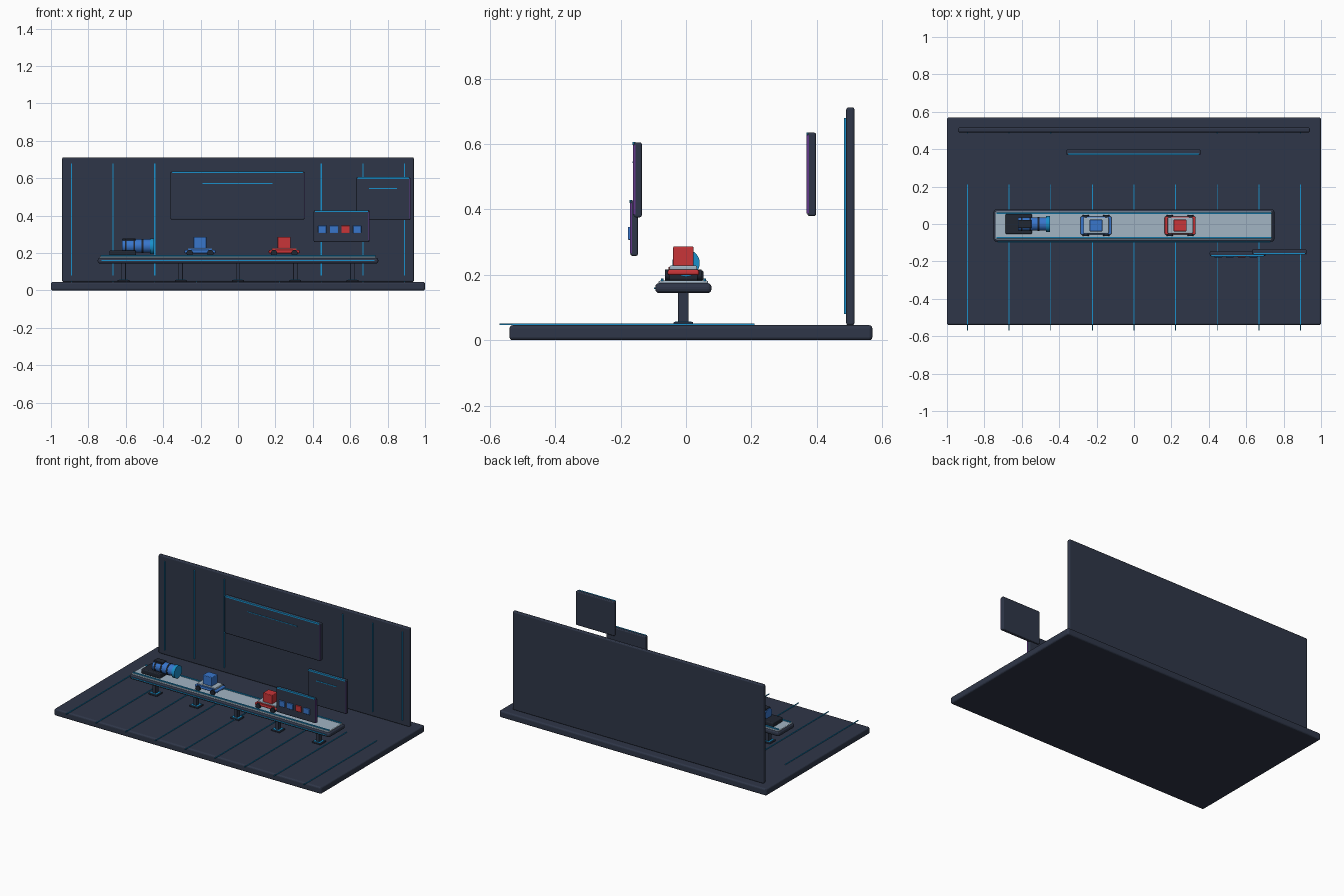
import bpy
import bmesh
import math
from mathutils import Matrix, Vector

cube = bpy.data.objects.get("Cube")
if cube:
    bpy.data.objects.remove(cube, do_unlink=True)


def material(name, r, g, b):
    m = bpy.data.materials.new(name)
    m.use_nodes = True
    m.diffuse_color = (r, g, b, 1)
    m.node_tree.nodes["Principled BSDF"].inputs["Base Color"].default_value = (r, g, b, 1)
    return m


NAVY = material("navy panel", 0.028, 0.037, 0.065)
DARK = material("dark metal", 0.015, 0.02, 0.032)
CYAN = material("cyan light", 0.01, 0.28, 0.6)
BLUE = material("blue paint", 0.04, 0.18, 0.6)
RED = material("red paint", 0.58, 0.035, 0.04)
PALE = material("pale belt", 0.36, 0.46, 0.55)
PURPLE = material("purple light", 0.12, 0.04, 0.25)


def finish(name, bm, mat, bevel=0.0):
    mesh = bpy.data.meshes.new(name)
    bm.to_mesh(mesh)
    bm.free()
    mesh.materials.append(mat)
    ob = bpy.data.objects.new(name, mesh)
    bpy.context.collection.objects.link(ob)
    if bevel:
        mod = ob.modifiers.new("rounded edges", "BEVEL")
        mod.width = bevel
        mod.segments = 3
        mod.limit_method = "ANGLE"
    return ob


def box(name, x, y, z, mat, bevel=0.0):
    """Box from (low, high) pairs on each axis."""
    bm = bmesh.new()
    bmesh.ops.create_cube(bm, size=1)
    lo, hi = Vector((x[0], y[0], z[0])), Vector((x[1], y[1], z[1]))
    for v in bm.verts:
        v.co = (lo + hi) / 2 + v.co * (hi - lo)
    return finish(name, bm, mat, bevel)


def span(c, half):
    return (c - half, c + half)


def cylinder(name, centre, radius, length, axis, mat):
    bm = bmesh.new()
    turn = Matrix.Rotation(math.pi / 2, 4, "Y" if axis == "X" else "X")
    bmesh.ops.create_cone(bm, cap_ends=True, segments=28, radius1=radius, radius2=radius,
                          depth=length, matrix=Matrix.Translation(centre) @ turn)
    for f in bm.faces:
        f.smooth = len(f.verts) == 4
    return finish(name, bm, mat)


# Floor and back wall
FLOOR = 0.046
box("floor", (-1, 1), (-0.54, 0.57), (0, FLOOR), NAVY, 0.01)
box("back_wall", (-0.94, 0.94), (0.49, 0.515), (FLOOR, 0.712), NAVY, 0.007)

# Light strips on the floor and the wall
for i in range(-4, 5):
    x = i * 0.2225
    box("floor_strip", span(x, 0.0025), (-0.57, 0.21), (FLOOR, 0.051), CYAN)
    if abs(i) > 1:
        box("wall_strip", span(x, 0.003), (0.483, 0.491), (0.08, 0.68), CYAN)


# Floating panels, each with an edge light and a side light
def panel(name, x, y, z):
    box(name, x, y, z, NAVY, 0.006)
    f = y[0]
    box(name + "_top_light", (x[0] + 0.008, x[1] - 0.008), (f - 0.003, f + 0.005),
        (z[1] - 0.008, z[1] + 0.001), CYAN)
    box(name + "_side_light", (x[1] - 0.004, x[1]), (f - 0.002, f + 0.005),
        (z[0] + 0.008, z[1] - 0.008), PURPLE)


panel("main_screen", (-0.362, 0.356), (0.371, 0.398), (0.38, 0.635))
box("main_screen_line", (-0.19, 0.185), (0.368, 0.372), (0.57, 0.574), CYAN)
panel("side_screen", (0.632, 0.922), (-0.16, -0.135), (0.376, 0.605))
box("side_screen_line", (0.7, 0.85), (-0.163, -0.159), (0.542, 0.547), CYAN)
panel("control_panel", (0.405, 0.702), (-0.17, -0.147), (0.258, 0.428))
for i, mat in enumerate((BLUE, BLUE, RED, BLUE)):
    box("control_button", span(0.451 + i * 0.062, 0.022), (-0.178, -0.169),
        (0.307, 0.347), mat, 0.003)

# Conveyor
YC = -0.008
box("conveyor_frame", (-0.75, 0.75), span(YC, 0.086), (0.144, 0.175), NAVY, 0.012)
box("conveyor_belt", (-0.74, 0.737), span(YC, 0.076), (0.17, 0.182), PALE, 0.004)
for side in (-1, 1):
    box("belt_rail", (-0.735, 0.735), span(YC + side * 0.065, 0.004), (0.178, 0.189), CYAN, 0.002)
box("frame_strip", (-0.73, 0.73), (-0.098, -0.092), (0.157, 0.162), CYAN)

# Legs with feet
for i in range(-2, 3):
    x = i * 0.306
    box("leg", span(x, 0.012), span(YC, 0.016), (FLOOR, 0.15), NAVY, 0.004)
    box("foot", span(x, 0.032), span(YC, 0.03), (FLOOR, 0.056), NAVY, 0.003)
    box("foot_light", span(x, 0.025), span(YC, 0.025), (0.055, 0.058), CYAN)


# Carts carrying a box
def cart(x, mat):
    box("cart_body", span(x, 0.083), span(YC, 0.048), (0.199, 0.216), mat, 0.006)
    box("cart_deck", span(x, 0.068), span(YC, 0.042), (0.212, 0.228), PALE, 0.004)
    box("cart_trim", span(x, 0.064), (YC - 0.046, YC - 0.04), (0.216, 0.224), mat)
    box("cart_load", span(x, 0.035), span(YC, 0.031), (0.226, 0.287), mat, 0.004)
    for sx in (-1, 1):
        for sy in (-1, 1):
            cylinder("cart_wheel", (x + sx * 0.055, YC + sy * 0.049, 0.2), 0.017, 0.014, "Y", DARK)


cart(-0.203, BLUE)
cart(0.247, RED)

# Motor unit on the belt
box("motor_base", (-0.688, -0.545), span(0, 0.054), (0.182, 0.214), DARK, 0.007)
cylinder("motor_body", (-0.542, 0, 0.238), 0.036, 0.155, "X", BLUE)
for x in (-0.6, -0.555, -0.51):
    cylinder("motor_ring", (x, 0, 0.238), 0.038, 0.01, "X", DARK)
cylinder("motor_end", (-0.459, 0, 0.236), 0.042, 0.022, "X", CYAN)
box("motor_cap", (-0.618, -0.548), span(0, 0.022), (0.262, 0.278), DARK, 0.003)
